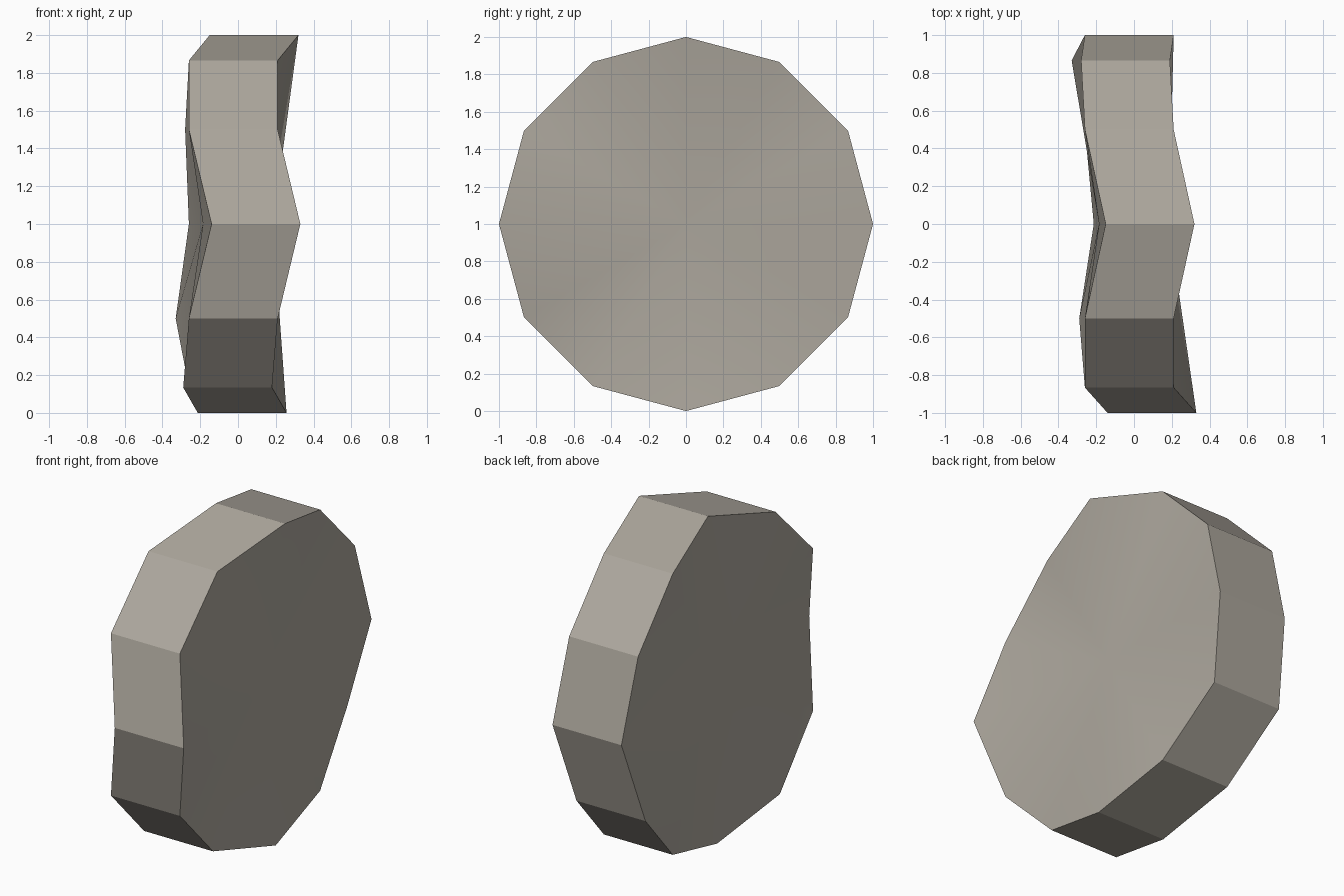
import bpy, bmesh, math

if "Cube" in bpy.data.objects:
    bpy.data.objects.remove(bpy.data.objects["Cube"])

HALF = 0.235          # half thickness at the rim
HALF_MID = 0.185      # half thickness at the slightly dished middle
# sideways wobble of each rim corner, counter-clockwise from +y
WOBBLE = [-0.025, -0.045, -0.025, 0.085, -0.025, -0.025,
          0.095, -0.025, -0.055, 0.022, -0.025, -0.095]
N = len(WOBBLE)

stone = bpy.data.materials.new("warm_grey_stone")
stone.diffuse_color = (0.42, 0.39, 0.34, 1.0)
stone.use_nodes = True
stone.node_tree.nodes["Principled BSDF"].inputs["Base Color"].default_value = stone.diffuse_color

bm = bmesh.new()


def ring(side):
    """Twelve rim corners on one side of the slab."""
    return [bm.verts.new((w + side * HALF,
                          math.cos(math.tau * k / N),
                          1 + math.sin(math.tau * k / N)))
            for k, w in enumerate(WOBBLE)]


left, right = ring(-1), ring(1)
mid_left = bm.verts.new((-HALF_MID, 0, 1))
mid_right = bm.verts.new((HALF_MID, 0, 1))

for k in range(N):
    j = (k + 1) % N
    # flat rim panel
    bm.faces.new((left[k], left[j], right[j], right[k]))
    # dished caps, shaded softly
    for face in (bm.faces.new((mid_right, right[k], right[j])),
                 bm.faces.new((mid_left, left[j], left[k]))):
        face.smooth = True

# crisp rim edges
for e in bm.edges:
    if mid_left not in e.verts and mid_right not in e.verts:
        e.smooth = False

bmesh.ops.recalc_face_normals(bm, faces=bm.faces)
mesh = bpy.data.meshes.new("stone_disc")
bm.to_mesh(mesh)
bm.free()
mesh.materials.append(stone)
disc = bpy.data.objects.new("stone_disc", mesh)
bpy.context.collection.objects.link(disc)
